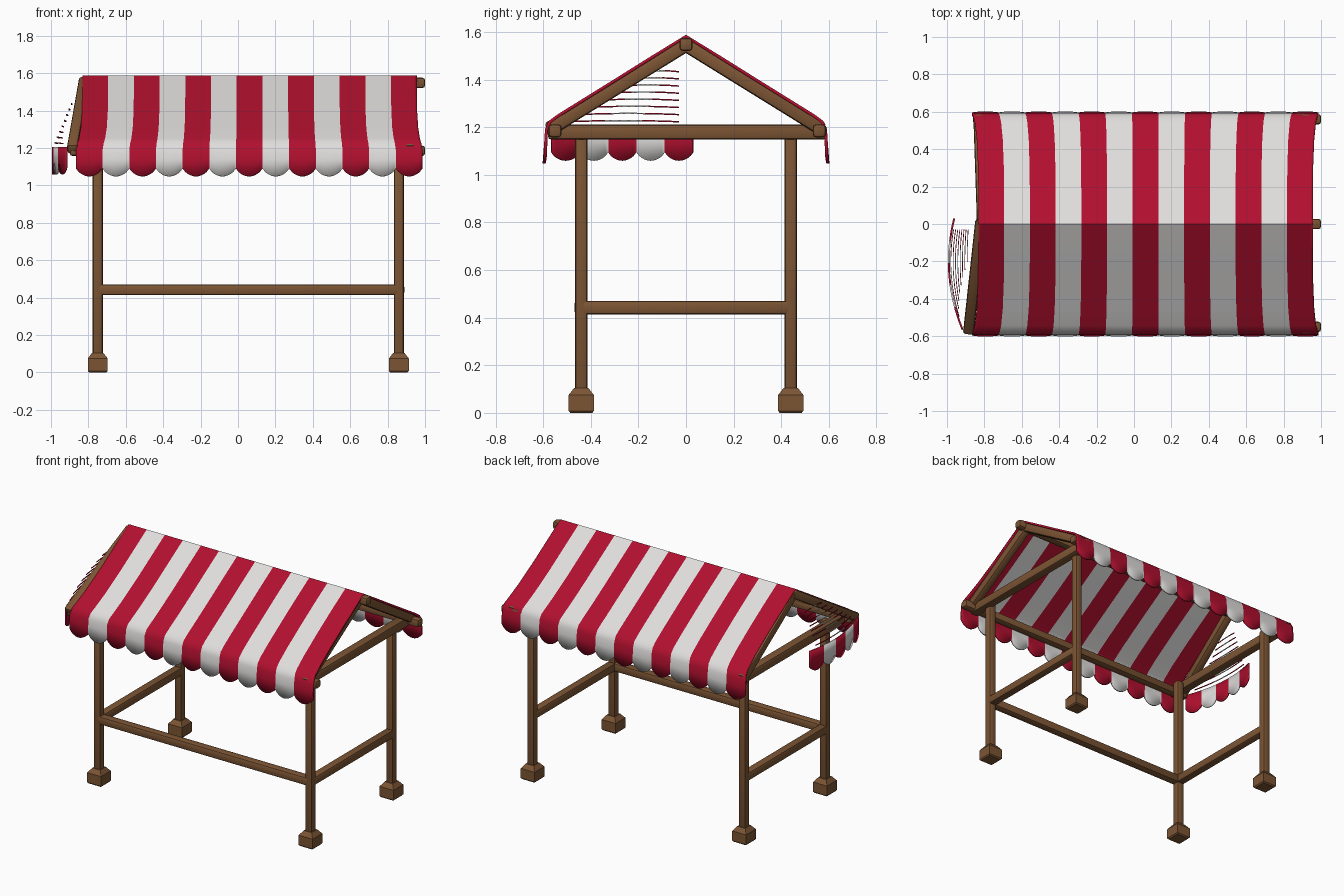
import bpy, bmesh, math
from mathutils import Vector

if "Cube" in bpy.data.objects:
    bpy.data.objects.remove(bpy.data.objects["Cube"])


def mat(name, rgb):
    m = bpy.data.materials.new(name)
    m.diffuse_color = (*rgb, 1)
    m.use_nodes = True
    m.node_tree.nodes["Principled BSDF"].inputs["Base Color"].default_value = m.diffuse_color
    return m


RED = mat("red cloth", (0.44, 0.005, 0.028))
WHITE = mat("white cloth", (0.74, 0.73, 0.72))
WOOD = mat("brown wood", (0.2, 0.09, 0.034))


def finish(name, bm, mats, angle=40):
    me = bpy.data.meshes.new(name)
    bm.to_mesh(me)
    bm.free()
    ob = bpy.data.objects.new(name, me)
    bpy.context.collection.objects.link(ob)
    for m in mats:
        me.materials.append(m)
    bpy.context.view_layer.objects.active = ob
    ob.select_set(True)
    bpy.ops.object.shade_smooth_by_angle(angle=math.radians(angle))
    ob.select_set(False)
    return ob


def beam(name, a, b, w=0.058, bevel=0.014):
    """Square timber with rounded edges from a to b."""
    a, b = Vector(a), Vector(b)
    d = b - a
    bm = bmesh.new()
    bmesh.ops.create_cube(bm, size=1)
    bmesh.ops.scale(bm, vec=(w, w, d.length), verts=bm.verts)
    bmesh.ops.bevel(bm, geom=bm.edges[:], offset=bevel, segments=2, affect='EDGES', profile=0.5)
    bmesh.ops.rotate(bm, matrix=d.to_track_quat('Z', 'Y').to_matrix(), verts=bm.verts)
    bmesh.ops.translate(bm, vec=(a + b) / 2, verts=bm.verts)
    return finish(name, bm, [WOOD])


def foot(name, x, y):
    """Block foot with a tapered top."""
    bm = bmesh.new()
    rings = []
    for h, z in ((0.046, 0), (0.053, 0.008), (0.053, 0.075), (0.03, 0.105)):
        rings.append([bm.verts.new((x + sx * h, y + sy * h, z))
                      for sx, sy in ((-1, -1), (1, -1), (1, 1), (-1, 1))])
    for r, s in zip(rings, rings[1:]):
        for i in range(4):
            bm.faces.new((r[i], r[(i + 1) % 4], s[(i + 1) % 4], s[i]))
    bm.faces.new(rings[0][::-1])
    bm.faces.new(rings[-1])
    finish(name, bm, [WOOD], 25)


def cloth(name, rows, stripes, sub, thickness=0.013):
    """Striped sheet from rows of points; colour alternates by stripe."""
    bm = bmesh.new()
    vs = [[bm.verts.new(p) for p in row] for row in rows]
    for r, s in zip(vs, vs[1:]):
        for i in range(stripes * sub):
            f = bm.faces.new((r[i], r[i + 1], s[i + 1], s[i]))
            f.material_index = (i // sub) % 2
    ob = finish(name, bm, [RED, WHITE], 50)
    so = ob.modifiers.new("thickness", 'SOLIDIFY')
    so.thickness = thickness
    so.offset = 0


# Posts and feet
XL, XR, Y = -0.75, 0.86, 0.44
for sx, x in (("left", XL), ("right", XR)):
    for sy, y in (("front", -Y), ("back", Y)):
        beam(f"{sy}_{sx}_post", (x, y, 0.05), (x, y, 1.19), 0.054)
        foot(f"{sy}_{sx}_foot", x, y)

# Lower rails: two sides and the front
for s, x in (("left", XL), ("right", XR)):
    beam(f"{s}_lower_rail", (x, -Y, 0.442), (x, Y, 0.442))
beam("front_lower_rail", (XL, -Y, 0.442), (XR, -Y, 0.442))

# Gable ties, rafters, ridge pole and eave beams
beam("right_tie", (0.89, -0.58, 1.18), (0.89, 0.59, 1.18), 0.064)
beam("left_tie", (-0.81, -0.57, 1.18), (-0.81, 0.57, 1.18), 0.064)
beam("front_right_rafter", (0.92, 0.015, 1.555), (0.92, -0.575, 1.19))
beam("back_right_rafter", (0.92, -0.015, 1.555), (0.92, 0.575, 1.19))
beam("front_left_rafter", (-0.82, 0.015, 1.56), (-0.885, -0.58, 1.19))
beam("back_left_rafter", (-0.81, -0.015, 1.555), (-0.83, 0.575, 1.19))
beam("ridge_pole", (-0.84, 0, 1.548), (1.0, 0, 1.548), 0.055)
beam("front_eave_beam", (-0.9, -0.55, 1.185), (1.0, -0.55, 1.185), 0.055)
beam("back_eave_beam", (-0.86, 0.56, 1.185), (1.0, 0.56, 1.185), 0.055)

# Awning: one sheet over the ridge with scalloped hems front and back
N, SUB = 13, 10
half = [(0, 1.582, 0), (0.15, 1.489, 0), (0.3, 1.395, 0.05), (0.45, 1.302, 0.25),
        (0.54, 1.246, 0.55), (0.572, 1.222, 0.8), (0.586, 1.19, 1), (0.589, 1.14, 1), (0.59, None, 1)]


def awning_row(side, y, z, flare):
    row = []
    for i in range(N * SUB + 1):
        t = i / (N * SUB)
        lo = -0.832 - 0.034 * flare
        hi = 0.956 + 0.03 * flare
        s = abs(math.sin(math.pi * i / SUB))
        zz = 1.09 - 0.042 * s ** 0.7 if z is None else z
        wave = 0.006 * s if z is None else 0
        row.append((lo + (hi - lo) * t, side * (y + wave), zz))
    return row


rows = [awning_row(-1, *p) for p in reversed(half)] + [awning_row(1, *p) for p in half[1:]]
cloth("striped_awning", rows, N, SUB)


# Loose curved valance hanging at the left end
def bulge(y):
    return -0.99 + 0.55 * (y + 0.2) ** 2


def flap_row(z):
    row = []
    for i in range(51):
        y = -0.565 + 0.595 * i / 50
        s = abs(math.sin(math.pi * i / 10))
        row.append((bulge(y), y, 1.095 - 0.036 * s ** 0.7 if z is None else z))
    return row


cloth("left_end_valance", [flap_row(z) for z in (1.205, 1.15, None)], 5, 10, 0.01)

# Frayed strips left over from the left end cover
for k in range(8):
    z = 1.225 + 0.03 * k
    f = (z - 1.2) / 0.36
    y0 = -0.5 * (1 - f)
    pts = []
    for i in range(13):
        y = y0 * (1 - i / 12) - 0.03
        x = bulge(y) * (1 - f) - 0.84 * f
        pts.append((x, y, z - 0.02 * (i / 12 - 0.5) ** 2))
    cloth(f"frayed_strip_{k + 1}", [[(x, y, z + h) for x, y, z in pts] for h in (0, 0.006)], 3, 4, 0.004)
